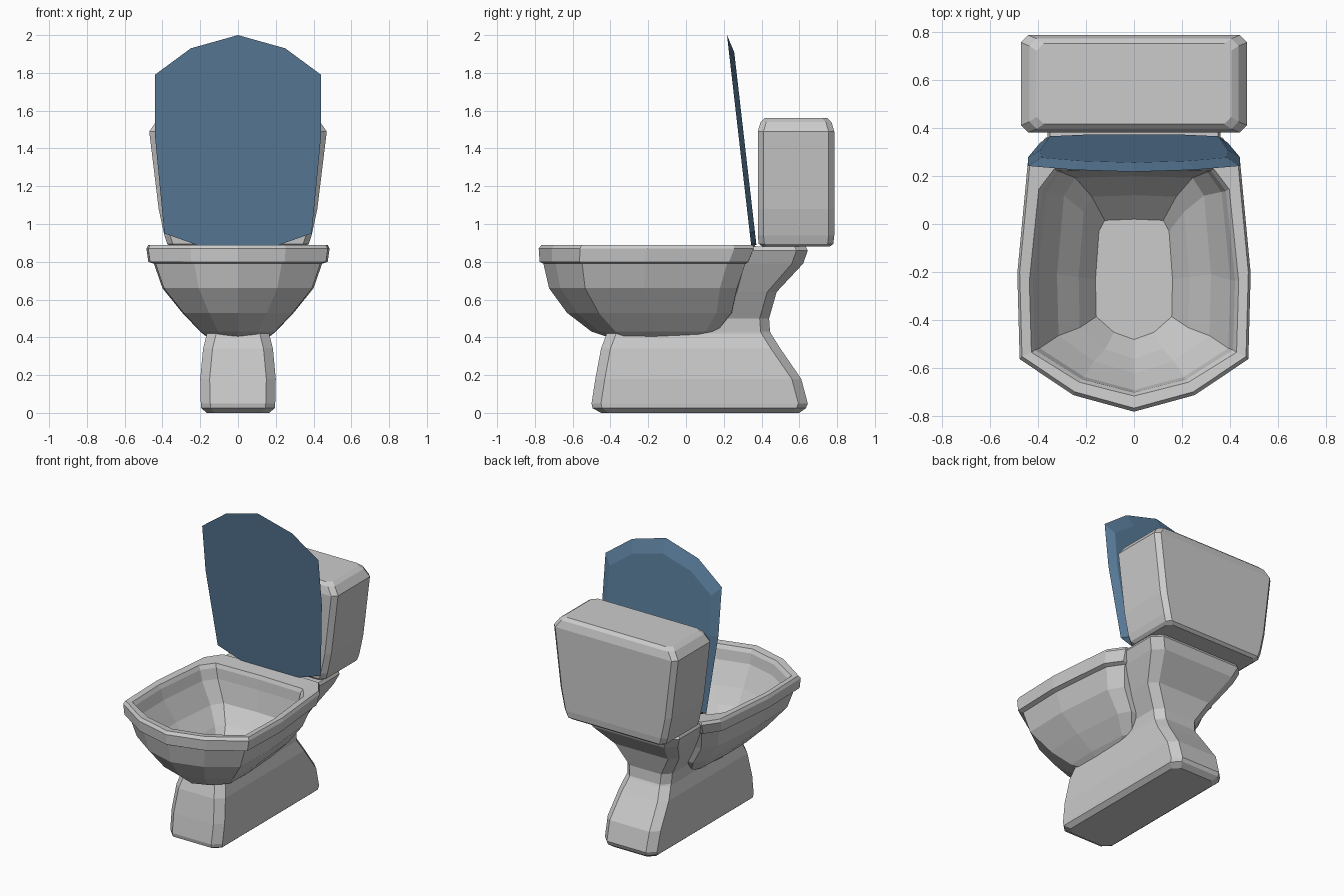
import bpy, bmesh


def make(name, rings, material=None):
    """Skin a stack of closed rings and cap both ends."""
    bm = bmesh.new()
    loops = [[bm.verts.new(p) for p in ring] for ring in rings]
    n = len(loops[0])
    for a, b in zip(loops, loops[1:]):
        for i in range(n):
            j = (i + 1) % n
            bm.faces.new((a[i], a[j], b[j], b[i]))
    bm.faces.new(loops[0][::-1])
    bm.faces.new(loops[-1])
    bmesh.ops.recalc_face_normals(bm, faces=bm.faces)
    mesh = bpy.data.meshes.new(name)
    bm.to_mesh(mesh)
    bm.free()
    ob = bpy.data.objects.new(name, mesh)
    bpy.context.collection.objects.link(ob)
    if material:
        mesh.materials.append(material)
    return ob


def mirrored(half):
    """Close a half outline (x >= 0, both ends on the axis) across x = 0."""
    return half + [(-x, y) for x, y in half[-2:0:-1]]


def box_ring(z, hw, y0, y1, c):
    """Rectangle with chamfered corners at height z."""
    half = [(0, y0), (hw - c, y0), (hw, y0 + c),
            (hw, y1 - c), (hw - c, y1), (0, y1)]
    return [(x, y, z) for x, y in mirrored(half)]


# Pointed-front bowl outline as fractions of half width and length
OUTLINE = [(0, 0), (.52, .06), (.98, .19), (1, .5), (.91, .9), (.76, .99), (0, 1)]


def bowl_ring(z, hw, y0, y1):
    return [(u * hw, y0 + v * (y1 - y0), z) for u, v in mirrored(OUTLINE)]


# Bowl: outer shell, rim, then down the inside to the floor
make("bowl", [bowl_ring(*r) for r in [
    (.39, .15, -.38, .04), (.43, .20, -.50, .17), (.53, .295, -.63, .25),
    (.66, .40, -.725, .28), (.79, .445, -.755, .325), (.80, .475, -.775, .34),
    (.87, .485, -.78, .37), (.89, .475, -.765, .365),
    (.885, .435, -.715, .24), (.86, .42, -.70, .23), (.79, .40, -.69, .225),
    (.65, .32, -.62, .20), (.55, .23, -.56, .12), (.45, .16, -.48, .02)]])

# Pedestal with the neck that flares out under the tank
make("pedestal", [box_ring(*r) for r in [
    (.0, .165, -.45, .60, .04), (.025, .195, -.495, .635, .05),
    (.05, .197, -.50, .645, .05), (.18, .20, -.48, .61, .05),
    (.34, .185, -.45, .50, .05), (.42, .165, -.42, .45, .05),
    (.43, .165, .05, .445, .05), (.50, .17, .14, .44, .05),
    (.64, .25, .22, .48, .05), (.79, .33, .25, .62, .06),
    (.86, .36, .27, .645, .06), (.88, .35, .28, .635, .06)]])

# Tank: wider toward the top, with chamfered edges
make("tank", [box_ring(*r) for r in [
    (.88, .355, .405, .76, .03), (.895, .375, .385, .78, .03),
    (.94, .39, .38, .785, .03), (1.08, .42, .38, .785, .03),
    (1.49, .47, .38, .785, .03), (1.54, .435, .395, .77, .03),
    (1.56, .405, .415, .75, .03)]])

# Raised lid: leaning front face and a smaller back face
blue = bpy.data.materials.new("lid_blue")
blue.diffuse_color = (.10, .20, .32, 1)


def lid_ring(half, offset):
    return [(x, .217 + (2 - z) * .115 + offset, z) for x, z in mirrored(half)]


make("lid", [
    lid_ring([(0, 2), (.25, 1.93), (.44, 1.79), (.44, 1.47),
              (.39, .95), (.22, .89), (0, .885)], 0),
    lid_ring([(0, 1.91), (.22, 1.85), (.385, 1.73), (.39, 1.47),
              (.35, .96), (.20, .90), (0, .89)], .028)], blue)
